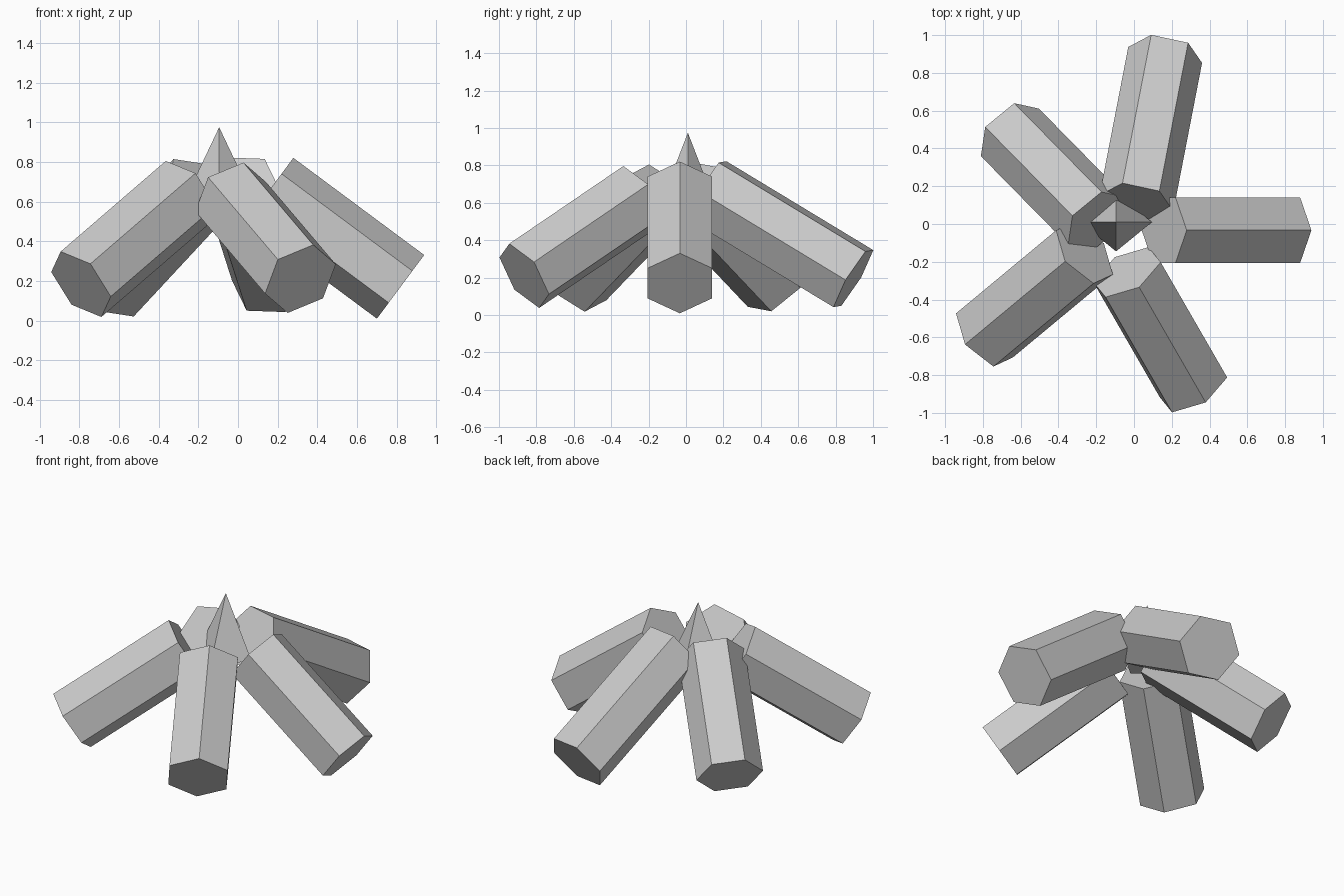
import bpy, bmesh, math
from mathutils import Vector, Matrix

if "Cube" in bpy.data.objects:
    bpy.data.objects.remove(bpy.data.objects["Cube"])


def make_object(name, bm):
    bmesh.ops.recalc_face_normals(bm, faces=bm.faces)
    mesh = bpy.data.meshes.new(name)
    bm.to_mesh(mesh)
    bm.free()
    obj = bpy.data.objects.new(name, mesh)
    bpy.context.collection.objects.link(obj)
    return obj


def log(name, foot, head, corner, radius=0.2):
    """Hexagonal log from foot centre to head centre, rolled to a foot corner."""
    foot, head, corner = Vector(foot), Vector(head), Vector(corner)
    axis = (head - foot).normalized()
    out = corner - foot
    out = (out - axis * out.dot(axis)).normalized()
    side = axis.cross(out)
    bm = bmesh.new()
    rings = []
    for centre in (foot, head):
        ring = []
        for i in range(6):
            a = i * math.tau / 6
            ring.append(bm.verts.new(centre + radius * (math.cos(a) * out + math.sin(a) * side)))
        bm.faces.new(ring)
        rings.append(ring)
    for i in range(6):
        j = (i + 1) % 6
        bm.faces.new((rings[0][i], rings[0][j], rings[1][j], rings[1][i]))
    return make_object(name, bm)


# Five leaning logs
log("right_log", (0.82, -0.033, 0.17), (0.16, -0.033, 0.66), (0.94, -0.033, 0.33))
log("back_log", (0.165, 0.895, 0.195), (0.013, 0.11, 0.67), (0.09, 1.0, 0.35))
log("back_left_log", (-0.657, 0.485, 0.169), (-0.195, 0.015, 0.666), (-0.79, 0.515, 0.318))
log("front_right_log", (0.315, -0.865, 0.21), (-0.037, -0.255, 0.625), (0.38, -0.945, 0.385))
log("front_left_log", (-0.792, -0.59, 0.183), (-0.262, -0.15, 0.64), (-0.897, -0.64, 0.345))

# Four-sided flame in the middle
bm = bmesh.new()
bmesh.ops.create_cone(bm, cap_ends=True, segments=4, radius1=1, radius2=0, depth=1)
bmesh.ops.scale(bm, vec=(0.19, 0.155, 0.40), verts=bm.verts)
bmesh.ops.translate(bm, vec=(-0.095, 0.01, 0.775), verts=bm.verts)
make_object("flame", bm)
